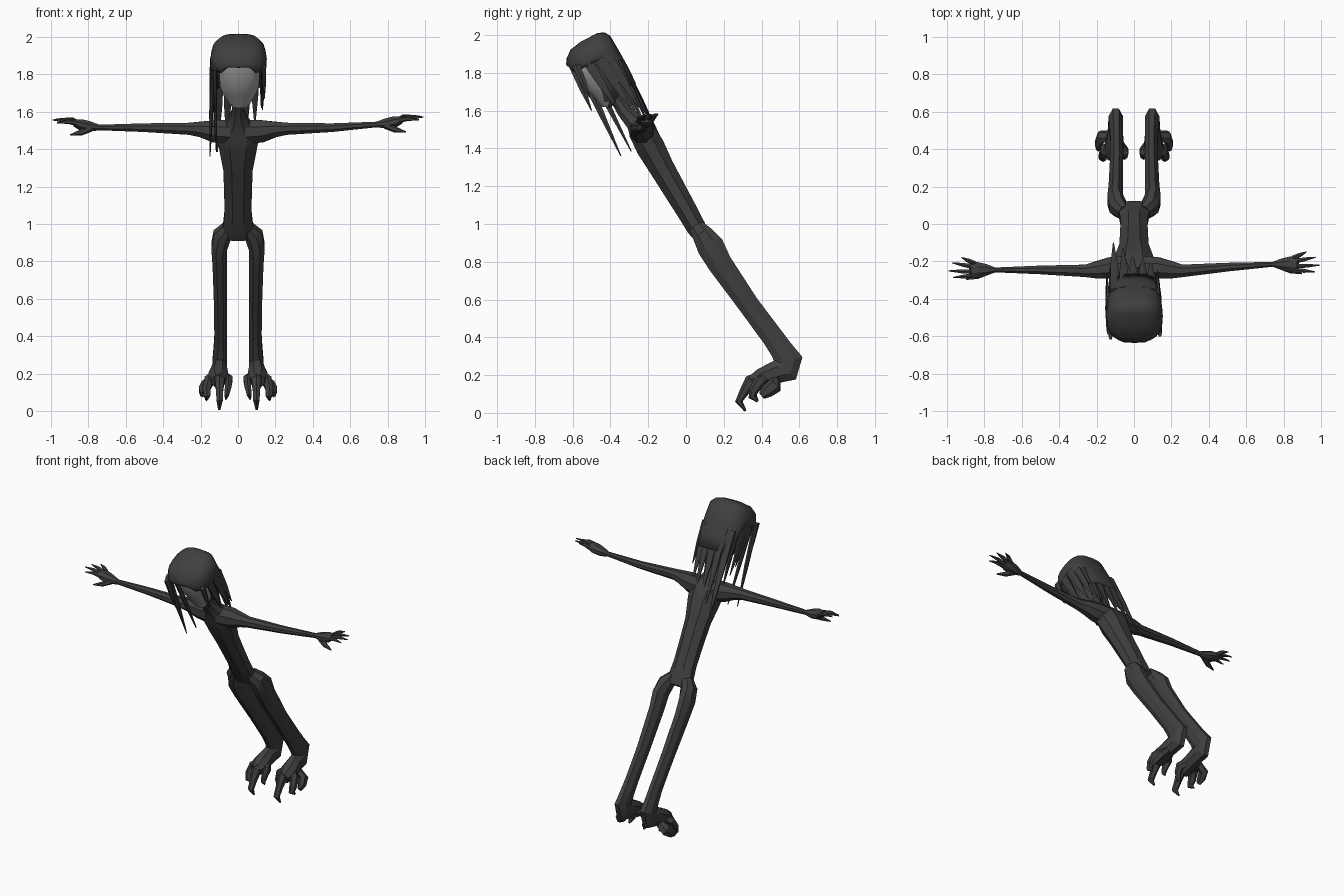
import bpy, bmesh, math
from mathutils import Vector


def material(name, v):
    m = bpy.data.materials.new(name)
    m.diffuse_color = (v, v, v, 1)
    return m


DARK = material("charcoal skin", 0.05)
HAIR = material("dark hair", 0.05)
PALE = material("pale mask grey", 0.36)
X, Y = Vector((1, 0, 0)), Vector((0, 1, 0))
HEAD_FWD = Vector((0, -0.89, -0.46))


def head(x, f, u):
    """Tilted head frame: sideways, forward, up."""
    return Vector((x, -0.46 - 0.89 * f - 0.46 * u, 1.79 - 0.46 * f + 0.89 * u))


def finish(name, bm, mat, angle=28):
    bmesh.ops.recalc_face_normals(bm, faces=bm.faces[:])
    me = bpy.data.meshes.new(name)
    bm.to_mesh(me)
    bm.free()
    ob = bpy.data.objects.new(name, me)
    bpy.context.collection.objects.link(ob)
    me.materials.append(mat)
    bpy.ops.object.select_all(action='DESELECT')
    ob.select_set(True)
    bpy.context.view_layer.objects.active = ob
    bpy.ops.object.shade_smooth_by_angle(angle=math.radians(angle))
    return ob


def loft(name, rings, ref=X, n=8, mat=DARK):
    """Skin ellipses along a path; ring = (x, y, z, radius along ref, other radius)."""
    bm = bmesh.new()
    pts = [Vector(r[:3]) for r in rings]
    loops = []
    for i, r in enumerate(rings):
        t = (pts[min(i + 1, len(pts) - 1)] - pts[max(i - 1, 0)]).normalized()
        a = (ref - t * ref.dot(t)).normalized()
        b = t.cross(a)
        loops.append([bm.verts.new(pts[i] + a * r[3] * math.cos(k) + b * r[4] * math.sin(k))
                      for k in (2 * math.pi * (j + 0.5) / n for j in range(n))])
    for p, q in zip(loops, loops[1:]):
        for j in range(n):
            k = (j + 1) % n
            bm.faces.new((p[j], p[k], q[k], q[j]))
    bm.faces.new(loops[0])
    bm.faces.new(loops[-1])
    return finish(name, bm, mat)


# torso and neck
loft("torso", [
    (0, -0.385, 1.69, .034, .034), (0, -0.33, 1.60, .036, .04),
    (0, -0.27, 1.54, .07, .055), (0, -0.235, 1.49, .125, .075),
    (0, -0.19, 1.41, .108, .082), (0, -0.13, 1.30, .085, .072),
    (0, -0.06, 1.18, .08, .066), (0, 0.01, 1.06, .078, .06),
    (0, 0.055, 0.98, .088, .056), (0, 0.085, 0.935, .09, .048)])

for s, side in ((1, "left"), (-1, "right")):
    # legs with the raised heel and foot
    loft(side + "_leg", [
        (s * .055, .06, .98, .035, .045), (s * .085, .09, .94, .052, .06),
        (s * .10, .13, .88, .046, .078), (s * .097, .18, .79, .042, .07),
        (s * .093, .33, .575, .038, .06), (s * .093, .46, .40, .036, .062),
        (s * .095, .505, .335, .038, .066), (s * .097, .545, .275, .042, .08),
        (s * .098, .535, .232, .042, .078),
        (s * .10, .475, .215, .045, .064), (s * .105, .40, .185, .058, .055),
        (s * .105, .35, .16, .04, .04)])
    # clawed middle toe, inner toe, two knobbly outer toes
    loft(side + "_middle_toe", [
        (s * .10, .40, .19, .03, .035), (s * .098, .34, .165, .03, .035),
        (s * .098, .31, .115, .022, .026), (s * .098, .28, .06, .02, .02),
        (s * .10, .315, .01, .007, .006)], n=6)
    loft(side + "_inner_toe", [
        (s * .08, .43, .19, .025, .03), (s * .05, .385, .17, .026, .034),
        (s * .052, .365, .135, .02, .024), (s * .06, .36, .09, .015, .015),
        (s * .065, .38, .065, .005, .005)], n=6)
    loft(side + "_outer_toe", [
        (s * .12, .42, .19, .03, .035), (s * .155, .39, .165, .03, .034),
        (s * .168, .36, .12, .024, .026), (s * .165, .35, .085, .02, .02),
        (s * .168, .38, .06, .006, .006)], n=6)
    loft(side + "_rear_toe", [
        (s * .13, .47, .17, .025, .03), (s * .175, .465, .14, .026, .042),
        (s * .188, .43, .115, .024, .036), (s * .19, .40, .09, .014, .02)], n=6)

    # arms, with a slight height and depth difference between sides
    dz = .008 * (s + 1)
    dy = .015 * (s + 1)
    y0 = -.245 + dy
    loft(side + "_arm", [
        (s * .04, -.235, 1.49, .07, .07), (s * .13, -.235, 1.495, .062, .064),
        (s * .20, -.245, 1.505, .05, .045), (s * .26, -.25, 1.508, .036, .035),
        (s * .5, -.245 + dy / 2, 1.514, .025, .025),
        (s * .74, y0, 1.515 + dz, .014, .016),
        (s * .79, y0, 1.52 + dz, .034, .03), (s * .84, y0, 1.53 + dz, .046, .032),
        (s * .875, y0, 1.54 + dz, .038, .02)], ref=Y)
    # fingers: base depth, tip reach, tip depth, tip height
    for i, (b, tx, ty, tz) in enumerate(((.034, .92, .066, 1.565), (.015, .97, .038, 1.56),
                                         (-.01, .99, -.005, 1.555), (-.03, .965, -.04, 1.54))):
        m = (.85 + tx) / 2
        loft(f"{side}_finger_{i + 1}", [
            (s * .85, y0 + b, 1.535 + dz, .014, .014),
            (s * m, y0 + (b + ty) / 2, (1.552 + tz) / 2 + dz, .012, .012),
            (s * tx, y0 + ty, tz + dz, .003, .003)], ref=Y, n=6)
    loft(side + "_thumb", [
        (s * .79, y0 - .01, 1.51 + dz, .022, .02), (s * .84, y0 - .035, 1.487 + dz, .016, .016),
        (s * .895, y0 - .05, 1.475 + dz, .004, .004)], ref=Y, n=6)

# skull with a pale front
skull = loft("skull", [
    (*head(0.008, f, u), rx, rf) for f, u, rx, rf in (
        (0, .15, .085, .075), (0, .06, .112, .098), (0, -.05, .108, .096),
        (.01, -.10, .09, .08), (.03, -.145, .062, .05), (.045, -.17, .035, .025))], n=12)
skull.data.materials.append(PALE)
for p in skull.data.polygons:
    if p.normal.dot(HEAD_FWD) > .2:
        p.material_index = 1

# hair cap: squarish rings from crown to a rim arched at the front and sides
bm = bmesh.new()
N = 24
rows = []
for k in range(6):
    row = []
    for j in range(N):
        a = 2 * math.pi * j / N
        c, sn = math.cos(a), math.sin(a)       # c = 1 faces forward
        rim = .115 if c > .9 else .075 if c > .6 else .07 if c > -.3 else -.05 if c > -.6 else -.13
        scale = (.35, .72, .93, 1, 1.02, 1.0)[k]
        u = (.20, .187, .155)[k] if k < 3 else .14 + (rim - .14) * (k - 2) / 3
        sx = math.copysign(abs(sn) ** .7, sn) * .148 * scale
        sf = math.copysign(abs(c) ** .75, c) * .14 * scale
        row.append(bm.verts.new(head(sx + .003, sf - .012 - (.03, .015, .005, 0, 0, 0)[k], u)))
    rows.append(row)
bm.faces.new(rows[0])
for p, q in zip(rows, rows[1:]):
    for j in range(N):
        bm.faces.new((p[j], p[(j + 1) % N], q[(j + 1) % N], q[j]))
cap = finish("hair_cap", bm, HAIR, 40)
thick = cap.modifiers.new("thickness", 'SOLIDIFY')
thick.thickness = .012

# hanging locks: head-frame root (side, forward, up), then tip, then half width
LOCKS = [
    ((-.135, .07, .10), (-.15, -.345, 1.36), .026), ((-.13, .03, .08), (-.115, -.29, 1.385), .022),
    ((-.125, .10, .10), (-.12, -.50, 1.60), .026),
    ((-.138, -.04, .08), (-.145, -.27, 1.60), .034), ((-.135, -.005, .09), (-.125, -.36, 1.62), .03),
    ((.138, .085, .10), (.14, -.51, 1.67), .024), ((.14, .02, .09), (.13, -.37, 1.62), .032),
    ((.138, -.04, .08), (.13, -.29, 1.61), .034), ((.13, -.09, .03), (.125, -.25, 1.62), .03),
    ((-.10, -.13, .02), (-.11, -.10, 1.385), .032), ((-.05, -.14, .02), (-.06, -.13, 1.44), .032),
    ((0, -.14, .02), (-.01, -.155, 1.48), .032), ((.05, -.14, .02), (.045, -.165, 1.49), .03),
    ((.09, -.13, .02), (.09, -.20, 1.53), .03), ((-.12, -.10, 0), (-.125, -.22, 1.53), .024),
    ((.025, -.14, 0), (.02, -.23, 1.60), .024)]
for i, (root, tip, w) in enumerate(LOCKS):
    a, b = head(*root), Vector(tip)
    mid = a.lerp(b, .5)
    ref = X if abs(root[0]) < .11 else Y
    loft(f"hair_lock_{i + 1}", [(*a, w, .012), (*mid, w * .75, .011), (*b, .003, .003)],
         ref=ref, n=6, mat=HAIR)
